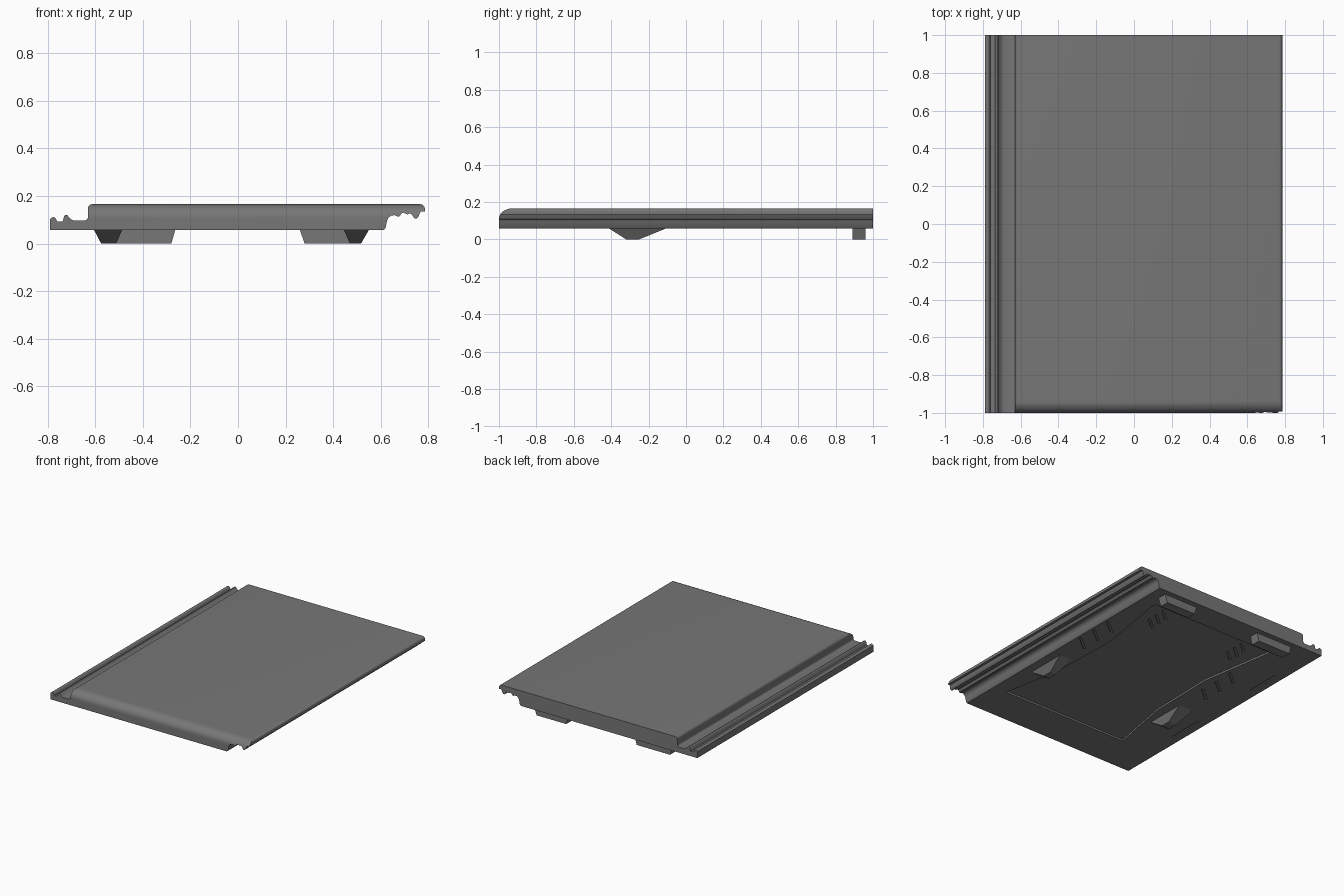
import bpy, bmesh, math
from mathutils import Vector

if "Cube" in bpy.data.objects:
    bpy.data.objects.remove(bpy.data.objects["Cube"])

# Dark concrete grey
dark = bpy.data.materials.new("dark_concrete")
dark.diffuse_color = (0.185, 0.185, 0.185, 1)
dark.use_nodes = True
dark.node_tree.nodes["Principled BSDF"].inputs["Base Color"].default_value = dark.diffuse_color


def finish(name, bm):
    bmesh.ops.recalc_face_normals(bm, faces=bm.faces)
    mesh = bpy.data.meshes.new(name)
    bm.to_mesh(mesh)
    bm.free()
    mesh.materials.append(dark)
    obj = bpy.data.objects.new(name, mesh)
    bpy.context.collection.objects.link(obj)
    return obj


def prism(name, pts, axis, a, b):
    """Extrude a closed 2D outline along one axis from a to b."""
    def place(p, t):
        return {'x': (t, p[0], p[1]), 'y': (p[0], t, p[1]), 'z': (p[0], p[1], t)}[axis]
    bm = bmesh.new()
    face = bm.faces.new([bm.verts.new(place(p, a)) for p in pts])
    ext = bmesh.ops.extrude_face_region(bm, geom=[face])
    bmesh.ops.translate(bm, vec=Vector(place((0, 0), b - a)),
                        verts=[v for v in ext['geom'] if isinstance(v, bmesh.types.BMVert)])
    return finish(name, bm)


def frustum(name, top, bottom, z0, z1):
    """Box with different rectangles (x0, x1, y0, y1) at z1 and z0."""
    bm = bmesh.new()
    for (x0, x1, y0, y1), z in ((top, z1), (bottom, z0)):
        for x in (x0, x1):
            for y in (y0, y1):
                bm.verts.new((x, y, z))
    bmesh.ops.convex_hull(bm, input=bm.verts[:])
    bmesh.ops.dissolve_limit(bm, angle_limit=0.01, verts=bm.verts[:], edges=bm.edges[:])
    return finish(name, bm)


def arc(cx, cz, rx, rz, start, end, n=6):
    return [(cx + rx * math.cos(math.radians(start + (end - start) * i / n)),
             cz + rz * math.sin(math.radians(start + (end - start) * i / n)))
            for i in range(n + 1)]


def cut(target, cutter):
    cutter.hide_render = True
    mod = target.modifiers.new("cut", 'BOOLEAN')
    mod.operation = 'DIFFERENCE'
    mod.solver = 'EXACT'
    mod.object = cutter
    bpy.context.view_layer.objects.active = target
    bpy.ops.object.modifier_apply(modifier=mod.name)
    bpy.data.objects.remove(cutter)


BASE = 0.057

# Tile slab: interlocking cross-section run along the full length
profile = [(-0.79, BASE), (-0.79, 0.103)]
profile += arc(-0.776, 0.1, 0.012, 0.011, 160, 20, 4)               # outer water bar
profile += [(-0.76, 0.092), (-0.737, 0.092)]
profile += arc(-0.722, 0.108, 0.010, 0.013, 160, 30, 4)             # inner water bar
profile += [(-0.702, 0.102), (-0.692, 0.097), (-0.65, 0.097)]
profile += arc(-0.645, 0.109, 0.014, 0.012, -90, 0, 3)
profile += arc(-0.613, 0.147, 0.018, 0.018, 180, 90, 5)             # top edges
profile += arc(0.767, 0.147, 0.018, 0.018, 90, 0, 5)
profile += [(0.785, 0.134), (0.767, 0.134), (0.758, 0.112), (0.75, 0.104),
            (0.742, 0.105), (0.73, 0.122), (0.722, 0.127), (0.712, 0.122),
            (0.703, 0.126), (0.695, 0.13), (0.687, 0.126), (0.68, 0.115), (0.67, 0.113),
            (0.66, 0.119), (0.645, 0.118), (0.633, 0.11), (0.626, 0.095),
            (0.62, 0.065), (0.612, BASE)]
tile = prism("tile_slab", profile, 'y', -1, 1)

# Rounded nose along the front edge
nose = arc(-0.93, 0.11, 0.07, 0.0551, 180, 90, 10) + [(-0.93, 0.3), (-1.1, 0.3), (-1.1, 0.11)]
cut(tile, prism("nose_cutter", nose, 'x', -0.66, 0.9))

# Waisted recess in the underside
half = [(0.505, -0.72), (0.42, -0.26), (0.41, 0.25), (0.5, 0.81)]
outline = half + [(-x, y) for x, y in reversed(half)]
cut(tile, prism("recess_cutter", outline, 'z', 0, BASE + 0.013))


# Short underside grooves, given by centre and half-length vector
def groove(cx, cy, dx, dy, top):
    d = Vector((dx, dy))
    n = Vector((-dy, dx)).normalized() * 0.008
    c = Vector((cx, cy))
    pts = [tuple(p) for p in (c - d - n, c + d - n, c + d + n, c - d + n)]
    cut(tile, prism("groove_cutter", pts, 'z', 0, top))


for side in (-1, 1):
    for y in (0.1, 0.24, 0.38):
        groove(side * 0.53, y, 0.06, 0.05, BASE + 0.007)
    for y in (0.58, 0.65, 0.72):
        groove(side * 0.34, y, 0.05, 0.042, BASE + 0.019)
for y in (-0.33, 0.47):
    groove(-0.727, y, 0, 0.13, BASE + 0.007)

bpy.ops.object.select_all(action='DESELECT')
tile.select_set(True)
bpy.context.view_layer.objects.active = tile
bpy.ops.object.shade_smooth_by_angle(angle=math.radians(35))

# Hanging nibs near the back edge
frustum("hanging_nib_left", (-0.56, -0.264, 0.89, 0.96), (-0.545, -0.28, 0.89, 0.96), 0, BASE)
frustum("hanging_nib_right", (0.26, 0.535, 0.89, 0.96), (0.28, 0.515, 0.89, 0.96), 0, BASE)

# Wedge-shaped stacking lugs
frustum("stacking_lug_left", (-0.605, -0.487, -0.41, -0.11),
        (-0.575, -0.512, -0.32, -0.25), 0, BASE)
frustum("stacking_lug_right", (0.445, 0.55, -0.41, -0.11),
        (0.47, 0.517, -0.32, -0.25), 0, BASE)
